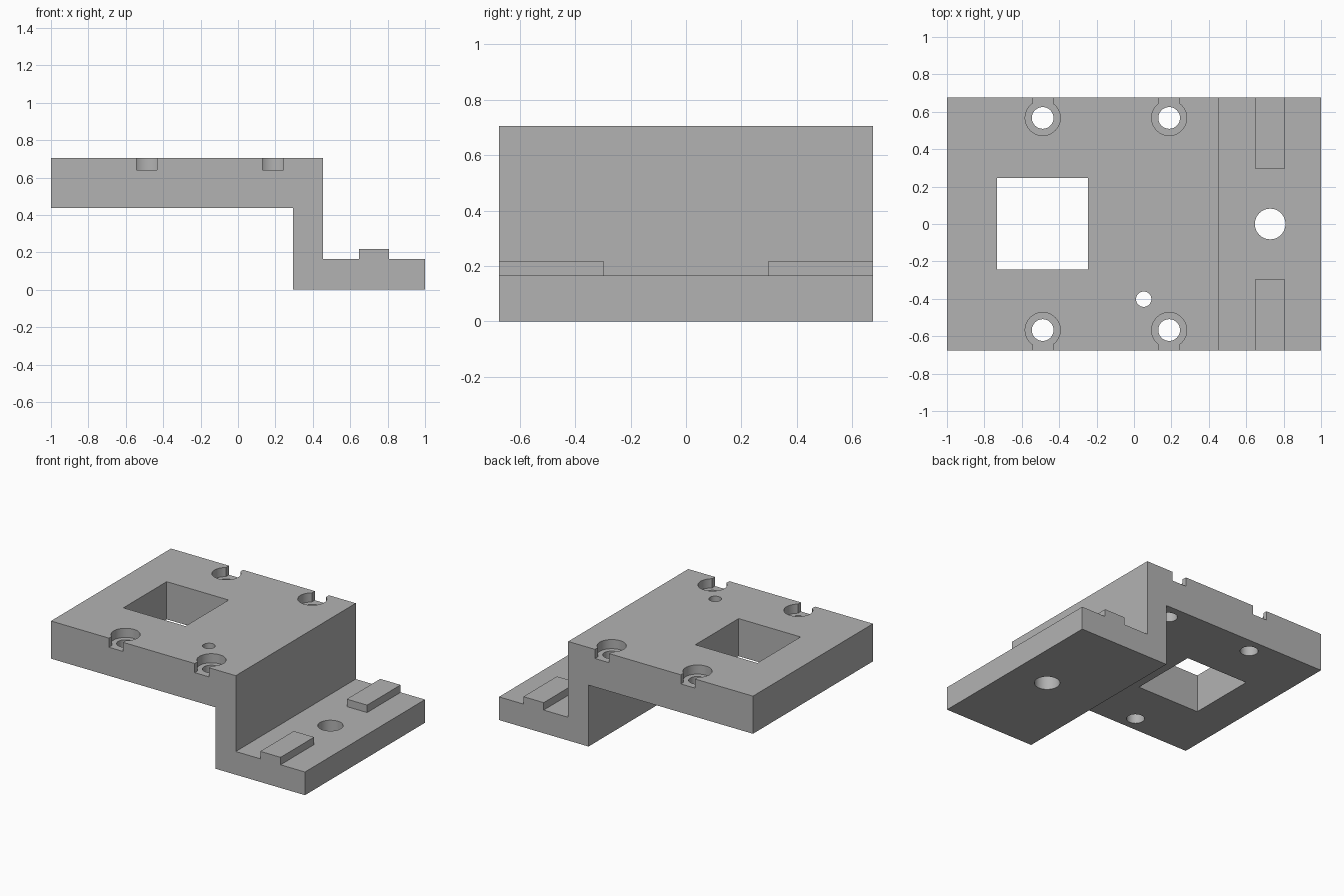
import bpy, bmesh
from mathutils import Matrix, Vector

cube = bpy.data.objects.get("Cube")
if cube:
    bpy.data.objects.remove(cube, do_unlink=True)

HALF_Y, TOP, UNDER, FOOT = 0.675, 0.705, 0.437, 0.165

grey = bpy.data.materials.new("plain grey")
grey.use_nodes = True
grey.diffuse_color = (0.45, 0.45, 0.45, 1)
grey.node_tree.nodes["Principled BSDF"].inputs["Base Color"].default_value = (0.45, 0.45, 0.45, 1)


def finish(name, bm):
    bmesh.ops.recalc_face_normals(bm, faces=bm.faces)
    mesh = bpy.data.meshes.new(name)
    bm.to_mesh(mesh)
    bm.free()
    mesh.materials.append(grey)
    obj = bpy.data.objects.new(name, mesh)
    bpy.context.scene.collection.objects.link(obj)
    return obj


def box(name, x0, x1, y0, y1, z0, z1):
    bm = bmesh.new()
    bmesh.ops.create_cube(bm, size=1)
    size = Vector((x1 - x0, y1 - y0, z1 - z0))
    bmesh.ops.scale(bm, vec=size, verts=bm.verts)
    bmesh.ops.translate(bm, vec=((x0 + x1) / 2, (y0 + y1) / 2, (z0 + z1) / 2), verts=bm.verts)
    return finish(name, bm)


def cylinder(name, x, y, radius, z0, z1):
    bm = bmesh.new()
    bmesh.ops.create_cone(bm, cap_ends=True, segments=48, radius1=radius, radius2=radius,
                          depth=z1 - z0, matrix=Matrix.Translation((x, y, (z0 + z1) / 2)))
    return finish(name, bm)


# Stepped bracket: side profile extruded along y
profile = [(-1, UNDER), (0.295, UNDER), (0.295, 0), (1, 0),
           (1, FOOT), (0.455, FOOT), (0.455, TOP), (-1, TOP)]
bm = bmesh.new()
face = bm.faces.new([bm.verts.new((x, -HALF_Y, z)) for x, z in profile])
side = bmesh.ops.extrude_face_region(bm, geom=[face])["geom"]
bmesh.ops.translate(bm, vec=(0, 2 * HALF_Y, 0),
                    verts=[v for v in side if isinstance(v, bmesh.types.BMVert)])
bracket = finish("stepped_bracket", bm)

# Openings: square window, small plate hole, foot hole
cutters = [
    box("window_cutter", -0.733, -0.245, -0.242, 0.245, 0.3, 0.9),
    cylinder("small_hole_cutter", 0.052, -0.402, 0.041, 0.3, 0.9),
    cylinder("foot_hole_cutter", 0.728, 0, 0.082, -0.1, 0.3),
]

# Counterbored screw holes, each with a slot open to the nearest edge
for x in (-0.488, 0.188):
    for s in (-1, 1):
        y = 0.567 * s
        y0, y1 = sorted((y, s * 0.8))
        cutters += [
            cylinder("screw_hole_cutter", x, y, 0.058, 0.3, 0.9),
            cylinder("counterbore_cutter", x, y, 0.094, 0.64, 0.9),
            box("edge_slot_cutter", x - 0.056, x + 0.056, y0, y1, 0.64, 0.9),
        ]

for cutter in cutters:
    mod = bracket.modifiers.new(cutter.name, "BOOLEAN")
    mod.operation = "DIFFERENCE"
    mod.solver = "EXACT"
    mod.object = cutter
    cutter.hide_render = True
    cutter.hide_set(True)

# Apply the cuts, then drop the cutters
bpy.context.view_layer.update()
cut_mesh = bpy.data.meshes.new_from_object(
    bracket.evaluated_get(bpy.context.evaluated_depsgraph_get()))
bracket.modifiers.clear()
bracket.data = cut_mesh
for cutter in cutters:
    bpy.data.objects.remove(cutter, do_unlink=True)

# Raised locating ridges on the foot
box("front_ridge", 0.648, 0.808, -HALF_Y, -0.298, FOOT, 0.218)
box("back_ridge", 0.648, 0.808, 0.298, HALF_Y, FOOT, 0.218)

# Smooth bores, sharp edges
bpy.ops.object.select_all(action="DESELECT")
bracket.select_set(True)
bpy.context.view_layer.objects.active = bracket
bpy.ops.object.shade_smooth_by_angle(angle=0.5)
